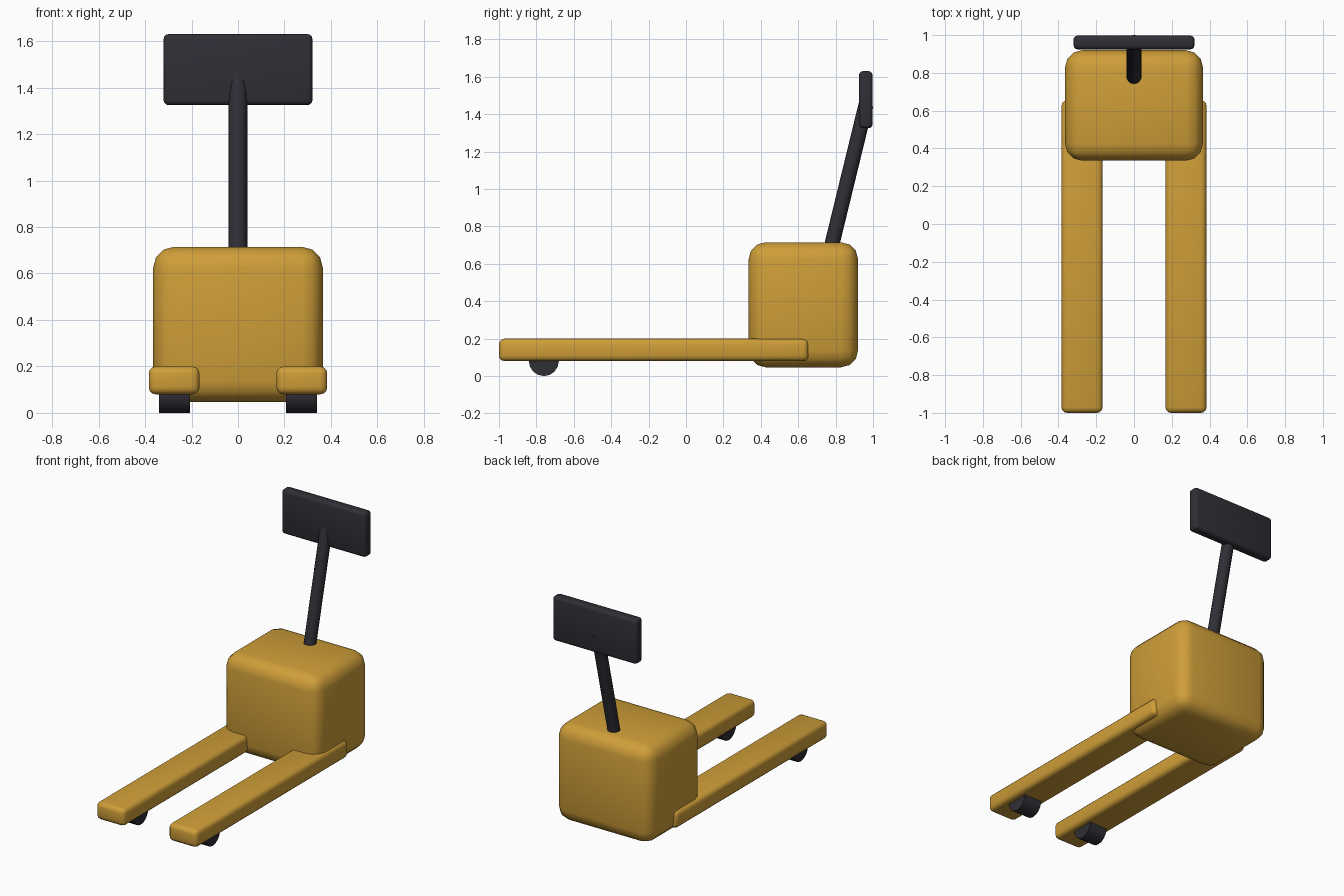
import bpy
from math import pi, radians
from mathutils import Vector

cube = bpy.data.objects.get("Cube")
if cube:
    bpy.data.objects.remove(cube, do_unlink=True)


def make_material(name, color):
    mat = bpy.data.materials.new(name)
    mat.use_nodes = True
    mat.diffuse_color = color
    mat.node_tree.nodes["Principled BSDF"].inputs["Base Color"].default_value = color
    return mat


yellow = make_material("yellow paint", (0.62, 0.34, 0.04, 1))
black = make_material("black rubber", (0.028, 0.028, 0.036, 1))


def finish(name, mat, angle):
    obj = bpy.context.object
    obj.name = name
    obj.data.materials.append(mat)
    bpy.ops.object.shade_smooth_by_angle(angle=radians(angle))
    return obj


def rounded_box(name, low, high, bevel, segments, mat):
    low, high = Vector(low), Vector(high)
    bpy.ops.mesh.primitive_cube_add(size=1, location=(low + high) / 2)
    bpy.context.object.scale = high - low
    bpy.ops.object.transform_apply(location=False, rotation=False)
    mod = bpy.context.object.modifiers.new("rounding", "BEVEL")
    mod.width = bevel
    mod.segments = segments
    bpy.ops.object.modifier_apply(modifier=mod.name)
    return finish(name, mat, 60)


def rod(name, start, end, radius, sides, mat):
    start, end = Vector(start), Vector(end)
    axis = end - start
    bpy.ops.mesh.primitive_cylinder_add(
        vertices=sides, radius=radius, depth=axis.length, location=(start + end) / 2,
        rotation=axis.to_track_quat("Z", "Y").to_euler())
    return finish(name, mat, 40)


# Motor housing
rounded_box("body", (-0.365, 0.335, 0.047), (0.365, 0.92, 0.715), 0.09, 3, yellow)

# Forks and their load wheels
for side, s in (("left", 1), ("right", -1)):
    rounded_box(side + "_fork", (s * 0.275 - 0.109, -1, 0.08),
                (s * 0.275 + 0.109, 0.655, 0.2), 0.03, 3, yellow)
    rod(side + "_wheel", (s * 0.273 - 0.067, -0.76, 0.08),
        (s * 0.273 + 0.067, -0.76, 0.08), 0.08, 16, black)

# Tiller arm and control head
rod("tiller_arm", (0, 0.755, 0.6), (0, 0.962, 1.45), 0.04, 16, black)
rounded_box("control_head", (-0.32, 0.925, 1.325), (0.32, 0.997, 1.63), 0.02, 3, black)
